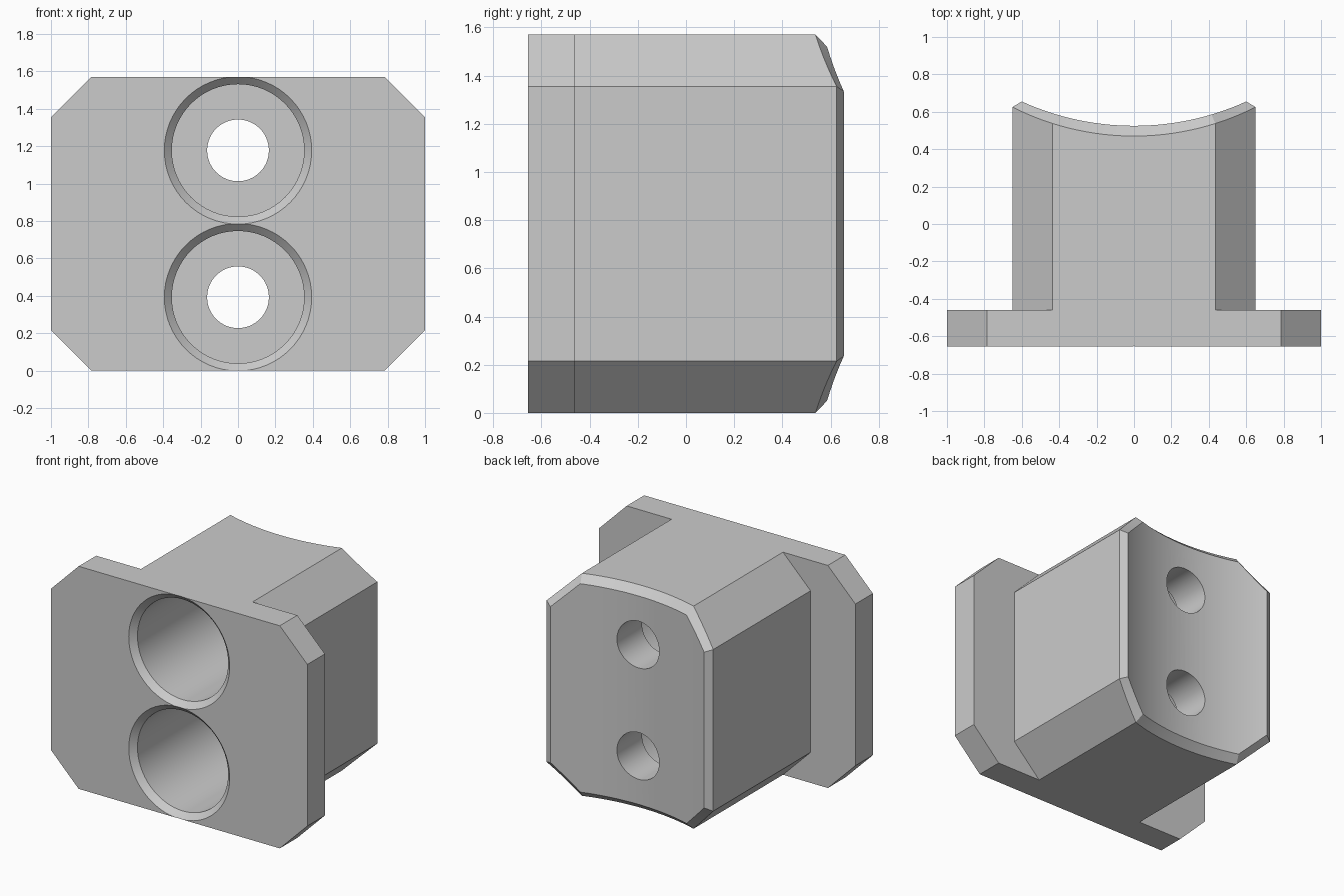
import bpy, bmesh, math

HALF = 0.785          # half of the height, also the middle level
CUT = 0.215           # corner cut
FRONT, STEP = -0.655, -0.46

old = bpy.data.objects.get("Cube")
if old:
    bpy.data.objects.remove(old, do_unlink=True)

grey = bpy.data.materials.new("plain_grey")
grey.use_nodes = True
grey.diffuse_color = (0.6, 0.6, 0.6, 1)
grey.node_tree.nodes["Principled BSDF"].inputs["Base Color"].default_value = grey.diffuse_color


def finish(name, bm):
    bmesh.ops.recalc_face_normals(bm, faces=bm.faces)
    mesh = bpy.data.meshes.new(name)
    bm.to_mesh(mesh)
    bm.free()
    mesh.materials.append(grey)
    obj = bpy.data.objects.new(name, mesh)
    bpy.context.collection.objects.link(obj)
    return obj


def octagon(width, inset, depth, steps):
    """Cut-corner outline in x and z, with y given by depth(x)."""
    w, h = width - inset, HALF - inset
    slide = CUT - inset * (1 - math.tan(math.pi / 8))
    slide = CUT - inset + inset * math.tan(math.pi / 8)
    corners = [(-w, h - slide), (-w + slide, h), (w - slide, h), (w, h - slide)]
    top = []
    for (x0, z0), (x1, z1), n in zip(corners, corners[1:], (steps, steps * 4, steps)):
        top += [(x0 + (x1 - x0) * i / n, z0 + (z1 - z0) * i / n) for i in range(n)]
    top.append(corners[-1])
    loop = top + [(x, -z) for x, z in reversed(top)]
    return [(x, depth(x), z + HALF) for x, z in loop]


def loft(name, rings):
    """Join matching rings and close both ends with upright strips."""
    bm = bmesh.new()
    rows = [[bm.verts.new(p) for p in ring] for ring in rings]
    n = len(rows[0])
    for a, b in zip(rows, rows[1:]):
        for i in range(n):
            j = (i + 1) % n
            bm.faces.new((a[i], a[j], b[j], b[i]))
    for row in (rows[0], rows[-1]):
        for i in range(n // 2 - 1):
            bm.faces.new((row[i], row[i + 1], row[n - 2 - i], row[n - 1 - i]))
    return finish(name, bm)


def arc(low, radius):
    return lambda x: low + radius - math.sqrt(radius * radius - x * x)


def stepped_bore(name, z, sides=64):
    """Chamfered counterbore with a narrower through hole."""
    profile = [(-0.7, 0.439), (-0.615, 0.354), (0.255, 0.354), (0.255, 0.165), (0.8, 0.165)]
    bm = bmesh.new()
    rows = []
    for y, r in profile:
        angles = [2 * math.pi * i / sides for i in range(sides)]
        rows.append([bm.verts.new((r * math.cos(a), y, z + r * math.sin(a))) for a in angles])
    for a, b in zip(rows, rows[1:]):
        for i in range(sides):
            j = (i + 1) % sides
            bm.faces.new((a[i], a[j], b[j], b[i]))
    bm.faces.new(rows[0])
    bm.faces.new(rows[-1])
    obj = finish(name, bm)
    obj.hide_render = True
    return obj


# Wide front flange
block = loft("flanged_block", [octagon(1, 0, lambda x: FRONT, 1),
                               octagon(1, 0, lambda x: STEP, 1)])

# Body with a hollow, chamfered back
body = loft("body", [octagon(0.65, 0, lambda x: STEP - 0.1, 5),
                     octagon(0.65, 0, arc(0.47, 1.44), 5),
                     octagon(0.65, 0.05, arc(0.525, 1.45), 5)])

# Join the body, then cut both bores
tools = [(body, 'UNION')]
for part, z in (("lower_bore", HALF / 2), ("upper_bore", HALF * 1.5)):
    tools.append((stepped_bore(part, z), 'DIFFERENCE'))
for tool, operation in tools:
    mod = block.modifiers.new(tool.name, 'BOOLEAN')
    mod.object, mod.operation, mod.solver = tool, operation, 'EXACT'
graph = bpy.context.evaluated_depsgraph_get()
result = bpy.data.meshes.new_from_object(block.evaluated_get(graph))
block.modifiers.clear()
block.data = result
for tool, _ in tools:
    bpy.data.objects.remove(tool, do_unlink=True)

# One material slot and crisp edges
result.materials.clear()
result.materials.append(grey)
for poly in result.polygons:
    poly.material_index = 0
bpy.ops.object.select_all(action='DESELECT')
block.select_set(True)
bpy.context.view_layer.objects.active = block
bpy.ops.object.shade_smooth_by_angle(angle=math.radians(20))
